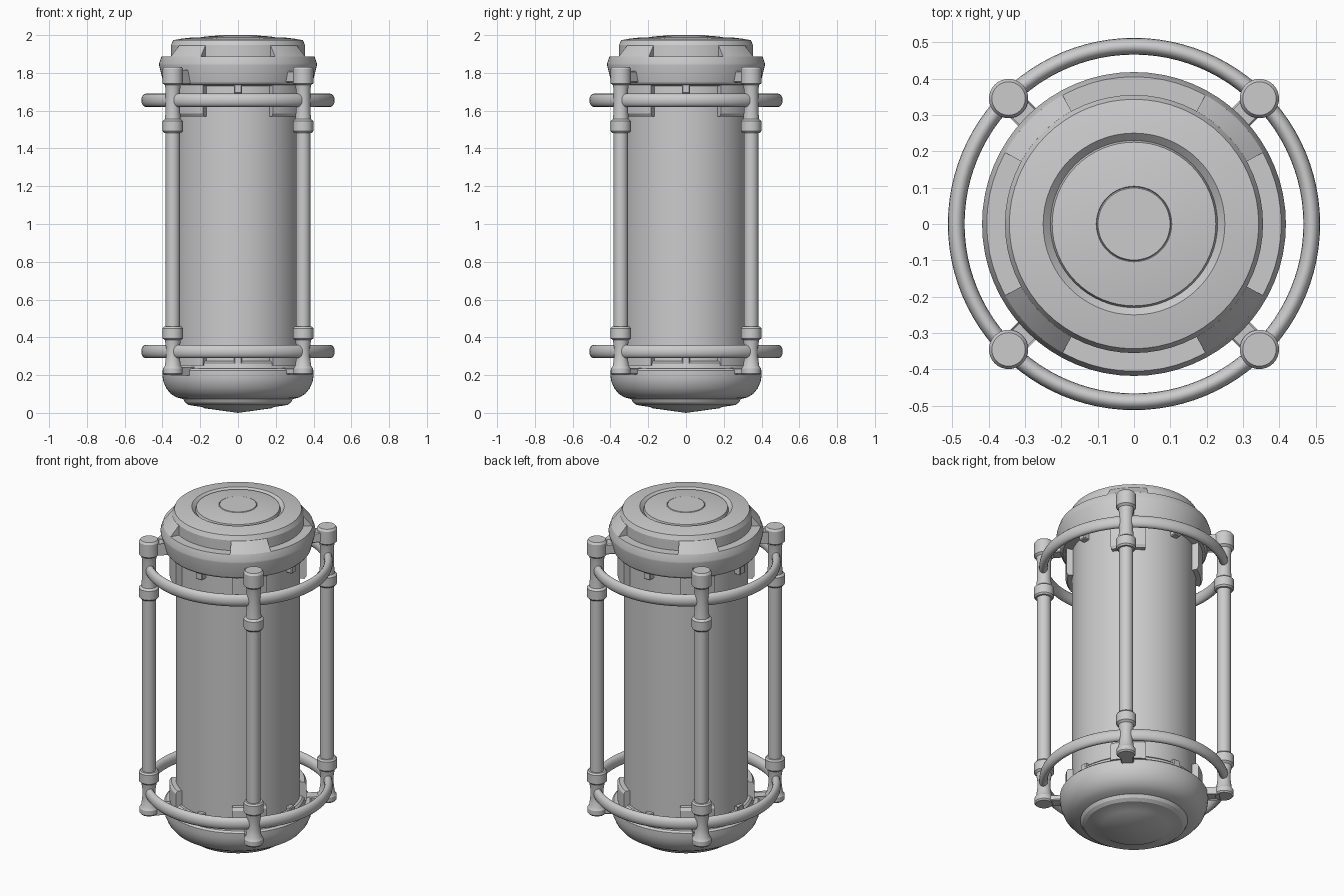
import bpy, bmesh, math
from math import cos, sin, pi, radians

if "Cube" in bpy.data.objects:
    bpy.data.objects.remove(bpy.data.objects["Cube"])

DIAGONALS = [pi / 4 + i * pi / 2 for i in range(4)]
AXES = [i * pi / 2 for i in range(4)]


def finish(name, bm, angle=30):
    bmesh.ops.remove_doubles(bm, verts=bm.verts, dist=1e-5)
    bmesh.ops.recalc_face_normals(bm, faces=bm.faces)
    mesh = bpy.data.meshes.new(name)
    bm.to_mesh(mesh)
    bm.free()
    ob = bpy.data.objects.new(name, mesh)
    bpy.context.collection.objects.link(ob)
    bpy.ops.object.select_all(action='DESELECT')
    ob.select_set(True)
    bpy.context.view_layer.objects.active = ob
    bpy.ops.object.shade_smooth_by_angle(angle=radians(angle))
    return ob


def lathe(name, profile, segments=64, at=(0, 0), angle=30):
    """Revolve an (r, z) profile that starts and ends on the axis."""
    bm = bmesh.new()
    rings = []
    for r, z in profile:
        if r == 0:
            rings.append([bm.verts.new((at[0], at[1], z))] * segments)
        else:
            rings.append([bm.verts.new((at[0] + r * cos(2 * pi * i / segments),
                                        at[1] + r * sin(2 * pi * i / segments), z))
                          for i in range(segments)])
    for a, b in zip(rings, rings[1:]):
        for i in range(segments):
            j = (i + 1) % segments
            quad = list(dict.fromkeys([a[i], a[j], b[j], b[i]]))
            bm.faces.new(quad)
    return finish(name, bm, angle)


def sector(name, profile, centre, half_deg, steps=8):
    """Closed (r, z) profile swept over a short arc, with end caps."""
    bm = bmesh.new()
    half = radians(half_deg)
    rows = []
    for i in range(steps + 1):
        a = centre - half + 2 * half * i / steps
        rows.append([bm.verts.new((r * cos(a), r * sin(a), z)) for r, z in profile])
    n = len(profile)
    for a, b in zip(rows, rows[1:]):
        for k in range(n):
            bm.faces.new((a[k], a[(k + 1) % n], b[(k + 1) % n], b[k]))
    bm.faces.new(rows[0])
    bm.faces.new(rows[-1])
    return finish(name, bm)


def radial_box(name, angle, r0, r1, half_width, z0, z1):
    bm = bmesh.new()
    bmesh.ops.create_cube(bm, size=1)
    for v in bm.verts:
        r = r0 if v.co.x < 0 else r1
        t = v.co.y * 2 * half_width
        z = z0 if v.co.z < 0 else z1
        v.co = (r * cos(angle) - t * sin(angle), r * sin(angle) + t * cos(angle), z)
    bmesh.ops.bevel(bm, geom=bm.edges[:], offset=0.005, segments=1, affect='EDGES')
    return finish(name, bm)


def guard_ring(name, z, radius=0.489, a=0.023, b=0.035):
    """Ring with an oval cross-section."""
    bm = bmesh.new()
    n, m = 96, 16
    g = [[bm.verts.new(((radius + a * cos(2 * pi * j / m)) * cos(2 * pi * i / n),
                        (radius + a * cos(2 * pi * j / m)) * sin(2 * pi * i / n),
                        z + b * sin(2 * pi * j / m))) for j in range(m)] for i in range(n)]
    for i in range(n):
        for j in range(m):
            k, l = (i + 1) % n, (j + 1) % m
            bm.faces.new((g[i][j], g[k][j], g[k][l], g[i][l]))
    return finish(name, bm, 60)


# Main canister
lathe("body", [(0, 0.2), (0.335, 0.2), (0.335, 1.78), (0, 1.78)])

# Upper cap: flange, shelf, domed lid with groove and centre disc
lathe("top_cap", [(0, 1.73), (0.345, 1.73), (0.385, 1.738), (0.395, 1.75), (0.418, 1.84),
                  (0.418, 1.85), (0.405, 1.888), (0.355, 1.888), (0.355, 1.948),
                  (0.343, 1.973), (0.30, 1.981), (0.25, 1.987), (0.23, 1.968),
                  (0.225, 1.984), (0.17, 1.993), (0.104, 1.998), (0.102, 1.994),
                  (0.099, 2.0), (0, 2.0)], angle=25)

# Lower cap: rim, bowl and stepped base
lathe("bottom_cap", [(0, 0.275), (0.35, 0.275), (0.36, 0.265), (0.365, 0.235), (0.39, 0.235),
                     (0.40, 0.225), (0.40, 0.195), (0.395, 0.165), (0.38, 0.13), (0.355, 0.10),
                     (0.325, 0.082), (0.29, 0.073), (0.28, 0.055), (0.262, 0.042),
                     (0.19, 0.031), (0.18, 0.025), (0, 0.0)], angle=25)

# Rods with end caps and collars, standing at the four diagonals
R = 0.488
ROD = [(0, 0.2), (0.045, 0.2), (0.052, 0.208), (0.052, 0.235), (0.042, 0.25), (0.036, 0.30),
       (0.036, 0.345), (0.042, 0.385), (0.054, 0.395), (0.054, 0.448), (0.047, 0.457),
       (0.038, 0.458), (0.038, 1.482), (0.047, 1.483), (0.054, 1.492), (0.054, 1.545),
       (0.042, 1.555), (0.038, 1.60), (0.038, 1.71), (0.042, 1.735), (0.054, 1.745),
       (0.054, 1.82), (0.046, 1.832), (0, 1.832)]
for i, a in enumerate(DIAGONALS):
    lathe(f"rod_{i}", ROD, 32, (R * cos(a), R * sin(a)))
    # Links from rods to the caps
    radial_box(f"upper_link_{i}", a, 0.33, 0.465, 0.035, 1.75, 1.81)
    radial_box(f"lower_link_{i}", a, 0.34, 0.465, 0.035, 0.203, 0.237)
    # Sloped ridges between the shelf recesses
    sector(f"cap_ridge_{i}", [(0.34, 1.948), (0.355, 1.946), (0.405, 1.888), (0.34, 1.87)], a, 16)
    # Clamps gripping the body
    sector(f"upper_clamp_{i}", [(0.32, 1.57), (0.36, 1.57), (0.37, 1.585), (0.37, 1.75),
                                (0.32, 1.75)], a, 15)
    sector(f"lower_clamp_{i}", [(0.32, 0.25), (0.37, 0.25), (0.37, 0.345), (0.36, 0.36),
                                (0.32, 0.36)], a, 15)

# Small pegs at the four sides
for i, a in enumerate(AXES):
    radial_box(f"upper_peg_{i}", a, 0.32, 0.37, 0.022, 1.69, 1.74)
    radial_box(f"lower_peg_{i}", a, 0.32, 0.36, 0.022, 0.25, 0.295)

# Guard rings
guard_ring("upper_guard_ring", 1.655)
guard_ring("lower_guard_ring", 0.325)
